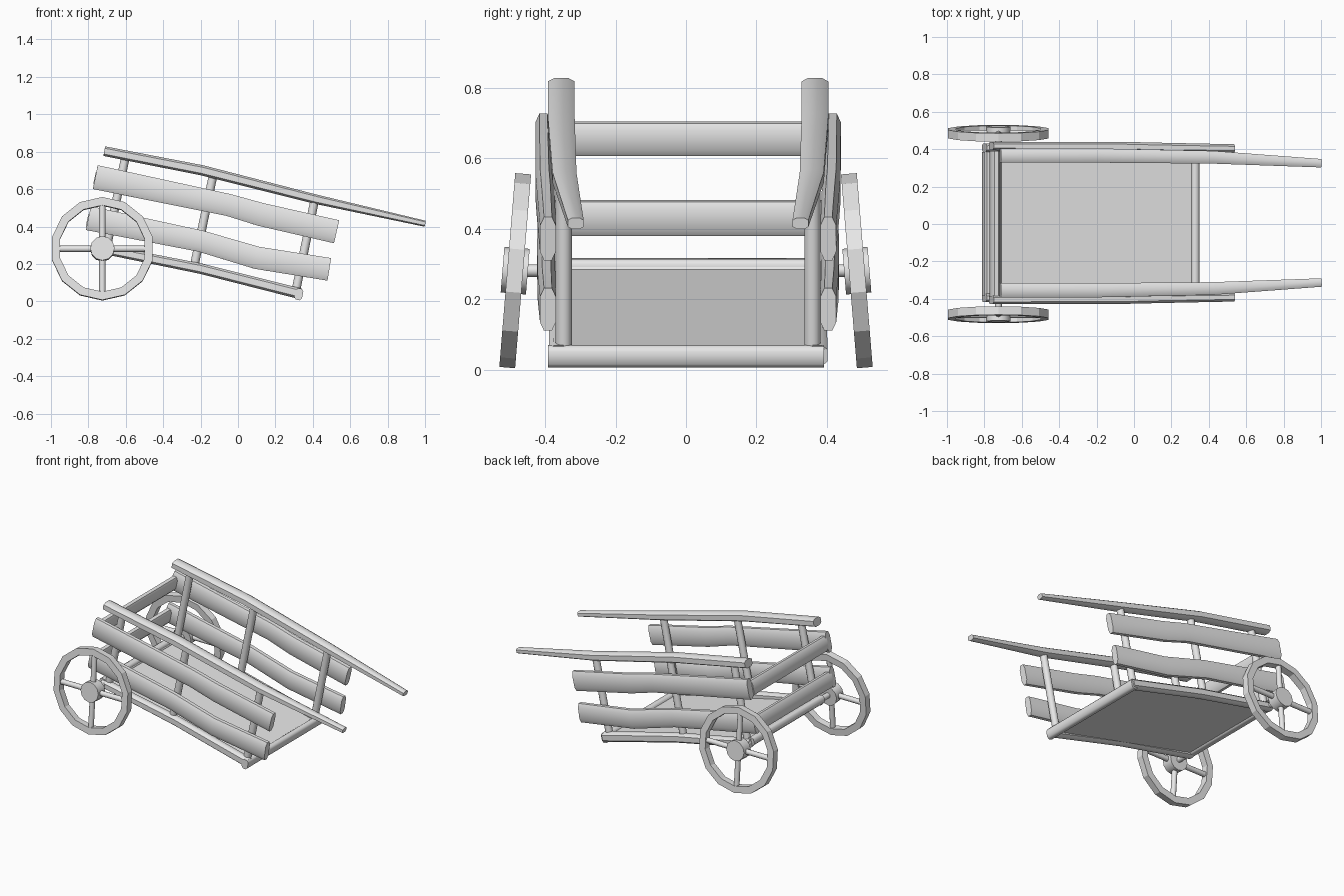
import bpy, bmesh, math
from mathutils import Matrix, Vector

cube = bpy.data.objects.get("Cube")
if cube:
    bpy.data.objects.remove(cube, do_unlink=True)

grey = bpy.data.materials.new("plain_grey")
grey.use_nodes = True
grey.diffuse_color = (0.8, 0.8, 0.8, 1)
grey.node_tree.nodes["Principled BSDF"].inputs["Base Color"].default_value = (0.8, 0.8, 0.8, 1)

ROUND = [(math.cos(math.tau * i / 12) / 2, math.sin(math.tau * i / 12) / 2) for i in range(12)]
PLANK = [(.5, -.3), (.5, .3), (.25, .5), (-.25, .5), (-.5, .3), (-.5, -.3), (-.25, -.5), (.25, -.5)]


def finish(name, bm, matrix=None):
    bmesh.ops.recalc_face_normals(bm, faces=bm.faces)
    mesh = bpy.data.meshes.new(name)
    bm.to_mesh(mesh)
    bm.free()
    mesh.materials.append(grey)
    ob = bpy.data.objects.new(name, mesh)
    bpy.context.collection.objects.link(ob)
    if matrix:
        ob.matrix_world = matrix
    bpy.ops.object.select_all(action='DESELECT')
    ob.select_set(True)
    bpy.context.view_layer.objects.active = ob
    bpy.ops.object.shade_smooth_by_angle(angle=math.radians(50))
    return ob


def beam(name, path, sizes, section=PLANK, up=(0, 0, 1), matrix=None):
    """Sweep a section along a path; sizes holds (width, height) per point."""
    pts = [Vector(p) for p in path]
    bm = bmesh.new()
    rings = []
    for i, p in enumerate(pts):
        t = (pts[min(i + 1, len(pts) - 1)] - pts[max(i - 1, 0)]).normalized()
        side = t.cross(Vector(up)).normalized()
        top = side.cross(t)
        w, h = sizes[min(i, len(sizes) - 1)]
        rings.append([bm.verts.new(p + side * (a * w) + top * (b * h)) for a, b in section])
    n = len(section)
    for r, s in zip(rings, rings[1:]):
        for k in range(n):
            bm.faces.new((r[k], r[(k + 1) % n], s[(k + 1) % n], s[k]))
    bm.faces.new(rings[0])
    bm.faces.new(rings[-1])
    return finish(name, bm, matrix)


def rim(name, outer, inner, width, matrix, n=14):
    """Ring with a rectangular section around the y axis."""
    bm = bmesh.new()
    rings = []
    for i in range(n):
        a = math.tau * i / n
        rings.append([bm.verts.new((r * math.sin(a), y, r * math.cos(a)))
                      for r, y in ((outer, -width / 2), (outer, width / 2),
                                   (inner, width / 2), (inner, -width / 2))])
    for i in range(n):
        r, s = rings[i], rings[(i + 1) % n]
        for k in range(4):
            bm.faces.new((r[k], r[(k + 1) % 4], s[(k + 1) % 4], s[k]))
    ob = finish(name, bm, matrix)
    ob.data.shade_flat()


TILT = Vector((0.21, 0, 0.977))  # the bed's own up direction

# Sides: handle rails, planks, posts and bed edges
for label, s, shift in (("right", -1, 0), ("left", 1, 0.012)):
    def y(v):
        return s * v + shift
    beam(label + "_handle_rail",
         [(-.715, y(.354), .803), (-.19, y(.354), .70), (.42, y(.345), .545), (1, y(.313), .415)],
         [(.076, .052), (.076, .055), (.068, .05), (.045, .032)])
    beam(label + "_upper_plank",
         [(-.763, y(.405), .664), (-.05, y(.402), .515), (.12, y(.398), .465), (.527, y(.392), .372)],
         [(.045, .13), (.05, .118), (.05, .124), (.045, .126)])
    beam(label + "_lower_plank",
         [(-.8, y(.395), .445), (-.2, y(.398), .322), (.1, y(.396), .233), (.488, y(.392), .171)],
         [(.045, .13), (.05, .115), (.05, .12), (.045, .122)])
    for i, (x, z) in enumerate(((-.70, .30), (-.235, .185), (.31, .06))):
        beam(f"{label}_post_{i + 1}", [(x, y(.347), z), (x + .1, y(.347), z + .48)],
             [(.046, .046)], ROUND, (0, 1, 0))
    beam(label + "_bed_edge",
         [(-.74, y(.358), .283), (-.2, y(.36), .175), (.335, y(.362), .04)],
         [(.055, .05), (.055, .056), (.055, .058)])

# Bed floor and cross pieces
beam("floor", [(-.73, 0, .283), (.325, 0, .042)], [(.68, .012)],
     [(.5, -.5), (.5, .5), (-.5, .5), (-.5, -.5)])
for name, x, z, half, size in (("front_bed_bar", .325, .038, .392, (.042, .062)),
                               ("back_bed_bar", -.735, .29, .37, (.045, .05)),
                               ("upper_back_plank", -.745, .655, .39, (.045, .095)),
                               ("lower_back_plank", -.785, .43, .385, (.045, .1))):
    beam(name, [(x, -half, z), (x, half, z)], [size], PLANK, TILT)

# Axle and cambered wheels
beam("axle", [(-.725, -.49, .281), (-.725, .49, .281)], [(.036, .036)], ROUND)
for label, s in (("right", -1), ("left", 1)):
    place = Matrix.Translation((-.725, s * .485, .281)) @ Matrix.Rotation(s * math.radians(4.7), 4, 'X')
    rim(label + "_wheel_rim", .276, .232, .045, place)
    beam(label + "_wheel_hub", [(0, -.036, 0), (0, .036, 0)], [(.13, .13)], ROUND, matrix=place)
    for i in range(4):
        a = math.tau * i / 4
        d = Vector((math.sin(a), 0, math.cos(a)))
        beam(f"{label}_wheel_spoke_{i + 1}", [d * .05, d * .24], [(.034, .034)], ROUND,
             (0, 1, 0), place)
